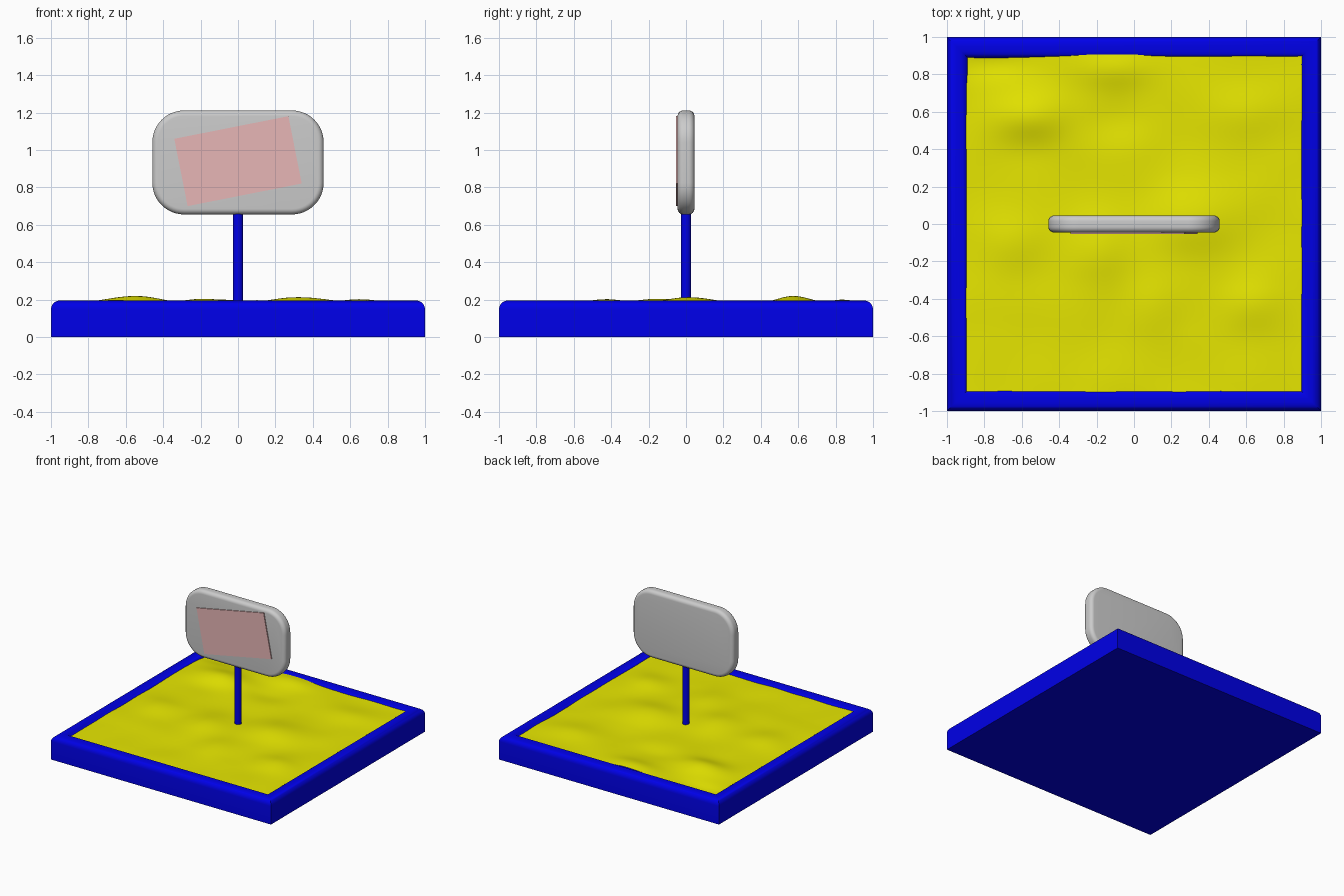
import bpy, bmesh, math
from mathutils import Matrix, Vector, noise

if "Cube" in bpy.data.objects:
    bpy.data.objects.remove(bpy.data.objects["Cube"])


def material(name, rgb):
    m = bpy.data.materials.new(name)
    m.diffuse_color = (*rgb, 1)
    m.use_nodes = True
    m.node_tree.nodes["Principled BSDF"].inputs["Base Color"].default_value = m.diffuse_color
    return m


BLUE = material("blue_paint", (0.0, 0.0, 0.8))
SAND = material("yellow_sand", (0.8, 0.8, 0.0))
RED = material("dull_red", (0.8, 0.47, 0.47))


def finish(name, bm, mat=None, smooth=True):
    me = bpy.data.meshes.new(name)
    bm.to_mesh(me)
    bm.free()
    ob = bpy.data.objects.new(name, me)
    bpy.context.collection.objects.link(ob)
    if mat:
        me.materials.append(mat)
    if smooth:
        bpy.ops.object.select_all(action='DESELECT')
        ob.select_set(True)
        bpy.context.view_layer.objects.active = ob
        bpy.ops.object.shade_smooth_by_angle(angle=math.radians(35))
    return ob


def rounded_rect(hw, hh, r, seg):
    """Outline in the plane; r = 0 gives plain corners."""
    if r <= 0:
        return [(hw, hh), (-hw, hh), (-hw, -hh), (hw, -hh)]
    pts = []
    for q, (sx, sy) in enumerate([(1, 1), (-1, 1), (-1, -1), (1, -1)]):
        for i in range(seg + 1):
            a = math.pi / 2 * (q + i / seg)
            pts.append((sx * (hw - r) + r * math.cos(a),
                        sy * (hh - r) + r * math.sin(a)))
    return pts


def loft(loops):
    """Join equal loops of 3D points and cap both ends."""
    bm = bmesh.new()
    rings = [[bm.verts.new(p) for p in lp] for lp in loops]
    n = len(rings[0])
    for a, b in zip(rings, rings[1:]):
        for i in range(n):
            j = (i + 1) % n
            bm.faces.new((a[i], a[j], b[j], b[i]))
    bm.faces.new(rings[0])
    bm.faces.new(rings[-1])
    bmesh.ops.recalc_face_normals(bm, faces=bm.faces)
    return bm


# Tray: rim section with rounded top edges, swept round the square
R = 0.048
arc = [math.pi / 2 * i / 6 for i in range(7)]
section = [(1.0, 0.0)]
section += [(1 - R + R * math.cos(a), 0.195 - R + R * math.sin(a)) for a in arc]
section += [(0.885 + R - R * math.sin(a), 0.195 - R + R * math.cos(a)) for a in arc]
section += [(0.885, 0.05)]
finish("sandbox_tray", loft([[(x, y, z) for x, y in rounded_rect(h, h, 0, 0)]
                             for h, z in section]), BLUE)

# Sand: gently rolling surface, mounds given as x, y, height, x and y spread
MOUNDS = [(-0.56, 0.57, 0.042, 0.20, 0.13), (0.33, 0.0, 0.036, 0.22, 0.18),
          (-0.2, -0.15, 0.026, 0.16, 0.18), (0.65, -0.42, 0.022, 0.16, 0.14),
          (0.1, -0.4, 0.02, 0.14, 0.18), (-0.1, 0.83, 0.022, 0.2, 0.1),
          (-0.65, -0.1, 0.022, 0.16, 0.16), (0.6, 0.6, 0.018, 0.2, 0.15),
          (-0.75, 0.86, -0.02, 0.18, 0.08), (-0.1, 0.55, -0.01, 0.18, 0.12)]


def sand_height(x, y):
    z = 0.177 + 0.007 * noise.noise(Vector((x * 3.5, y * 3.5, 2.0)))
    for mx, my, h, sx, sy in MOUNDS:
        z += h * math.exp(-((x - mx) / sx) ** 2 - ((y - my) / sy) ** 2)
    return z


bm = bmesh.new()
bmesh.ops.create_grid(bm, x_segments=70, y_segments=70, size=0.905)
for v in bm.verts:
    v.co.z = sand_height(v.co.x, v.co.y)
finish("sand", bm, SAND)

# Post from the tray floor up into the sign
bm = bmesh.new()
bmesh.ops.create_cone(bm, cap_ends=True, segments=32, radius1=0.027, radius2=0.027,
                      depth=0.65, matrix=Matrix.Translation((0, 0, 0.375)))
finish("post", bm, BLUE)

# Sign board: rounded rectangle with softened front and back edges
D, B, ZC = 0.045, 0.03, 0.933
steps = [(B * (1 - math.sin(a)), -D + B * (1 - math.cos(a))) for a in arc]
steps += [(inset, -y) for inset, y in reversed(steps)]
finish("sign_board", loft([[(x, y, z + ZC) for x, z in
                            rounded_rect(0.458 - i, 0.278 - i, 0.17 - i, 12)]
                           for i, y in steps]))

# Tilted panel on the front of the sign
bm = bmesh.new()
bmesh.ops.create_cube(bm, size=1, matrix=Matrix.Translation((0, -0.046, 0.94))
                      @ Matrix.Rotation(-math.radians(11.2), 4, 'Y')
                      @ Matrix.Diagonal((0.622, 0.014, 0.367, 1)))
finish("sign_panel", bm, RED, smooth=False)
